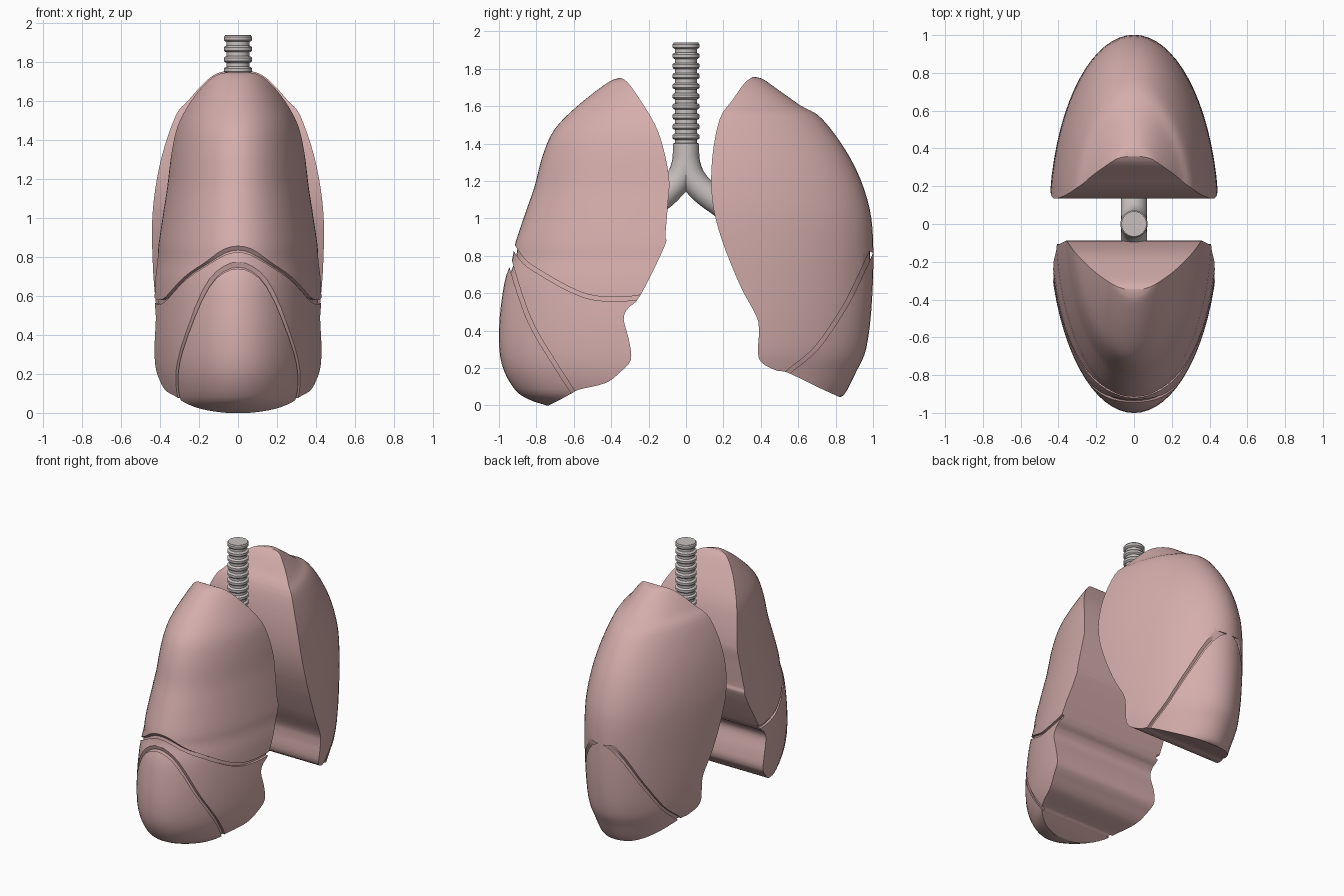
import bpy, bmesh, math
from mathutils import Vector

if "Cube" in bpy.data.objects:
    bpy.data.objects.remove(bpy.data.objects["Cube"])

XS = 0.45  # thickness of the lungs in x relative to their depth in y


def material(name, rgb):
    m = bpy.data.materials.new(name)
    m.diffuse_color = (*rgb, 1)
    m.use_nodes = True
    m.node_tree.nodes["Principled BSDF"].inputs["Base Color"].default_value = m.diffuse_color
    return m


PINK = material("lung pink", (0.66, 0.42, 0.41))
GREY = material("cartilage grey", (0.58, 0.53, 0.52))


def smooth_path(pts, n=4):
    """Catmull-Rom curve through 2D points."""
    p = [Vector(a) for a in pts]
    p = [2 * p[0] - p[1]] + p + [2 * p[-1] - p[-2]]
    out = []
    for i in range(1, len(p) - 2):
        a, b, c, d = p[i - 1:i + 3]
        for k in range(n):
            t = k / n
            out.append(0.5 * (2 * b + (c - a) * t + (2 * a - 5 * b + 4 * c - d) * t * t
                              + (3 * b - a - 3 * c + d) * t ** 3))
    return out + [p[-2]]


def make(name, bm, mat):
    bmesh.ops.recalc_face_normals(bm, faces=bm.faces)
    me = bpy.data.meshes.new(name)
    bm.to_mesh(me)
    bm.free()
    me.materials.append(mat)
    ob = bpy.data.objects.new(name, me)
    bpy.context.collection.objects.link(ob)
    return ob


def lathe(name, prof, mat, xs=1.0, inset=0.0, seg=72):
    """Closed body turned round z from (radius, z) points, squashed in x."""
    bm = bmesh.new()
    rings = []
    for r, z in prof:
        ring = []
        for i in range(seg):
            a = math.tau * i / seg
            ring.append(bm.verts.new(((r * xs - inset) * math.cos(a), (r - inset) * math.sin(a), z)))
        rings.append(ring)
    for lo, hi in zip(rings, rings[1:]):
        for i in range(seg):
            j = (i + 1) % seg
            bm.faces.new((lo[i], lo[j], hi[j], hi[i]))
    bm.faces.new(rings[0])
    bm.faces.new(rings[-1])
    return make(name, bm, mat)


def prism(name, poly, half=0.7):
    """2D (y, z) polygon extruded along x, used as a cutter."""
    bm = bmesh.new()
    a = [bm.verts.new((-half, y, z)) for y, z in poly]
    b = [bm.verts.new((half, y, z)) for y, z in poly]
    for i in range(len(a)):
        j = (i + 1) % len(a)
        bm.faces.new((a[i], a[j], b[j], b[i]))
    bm.faces.new(a)
    bm.faces.new(b)
    ob = make(name, bm, PINK)
    ob.hide_render = True
    return ob


def boolean(ob, cutter, op):
    mod = ob.modifiers.new("cut", 'BOOLEAN')
    mod.operation, mod.solver, mod.object = op, 'EXACT', cutter
    dg = bpy.context.evaluated_depsgraph_get()
    me = bpy.data.meshes.new_from_object(ob.evaluated_get(dg))
    ob.modifiers.clear()
    ob.data = me
    bpy.data.objects.remove(cutter)


def soften(ob, deg=35):
    ob.data.shade_smooth()
    ob.data.set_sharp_from_angle(angle=math.radians(deg))


def lung(name, side, outer, inner, fissures):
    """Turned outer wall, cut by the inner outline, then grooved."""
    wall = smooth_path(outer)
    ob = lathe(name, wall, PINK, XS)
    cut = [(side * y, z) for y, z in smooth_path(inner)]
    (y0, z0), (y1, z1) = cut[0], cut[-1]
    cut += [(y1, 1.9), (side * 1.3, 1.9), (side * 1.3, -0.1), (y0, -0.1)]
    boolean(ob, prism("outline_cutter", cut), 'INTERSECT')
    for path in fissures:
        pts = smooth_path(path)
        left, right = [], []
        for i, p in enumerate(pts):
            d = (pts[min(i + 1, len(pts) - 1)] - pts[max(i - 1, 0)]).normalized()
            n = Vector((-d.y, d.x)) * 0.011
            left.append(p + n)
            right.append(p - n)
        groove = prism("groove_cutter", [(side * p.x, p.y) for p in left + right[::-1]])
        core = lathe("core", wall, PINK, XS, 0.018)
        boolean(groove, core, 'DIFFERENCE')
        boolean(ob, groove, 'DIFFERENCE')
    soften(ob)


# front lung: three lobes, two fissures
lung("front_lung", -1,
     [(.745, 0), (.835, .03), (.915, .085), (.985, .22), (1, .41), (.972, .65), (.93, .78),
      (.912, .87), (.855, 1.04), (.81, 1.17), (.765, 1.34), (.70, 1.48), (.57, 1.61),
      (.42, 1.725), (.36, 1.75)],
     [(.745, -.005), (.675, .03), (.61, .065), (.57, .085), (.43, .12), (.35, .18), (.295, .245),
      (.305, .35), (.333, .46), (.31, .52), (.246, .585), (.115, .85), (.11, .915), (.095, 1.1),
      (.09, 1.21), (.12, 1.37), (.165, 1.5), (.246, 1.635), (.315, 1.73), (.37, 1.76)],
     [[(.18, .59), (.32, .57), (.49, .575), (.62, .62), (.78, .71), (.87, .775), (.95, .89)],
      [(.575, .02), (.61, .08), (.70, .22), (.82, .42), (.89, .6), (.95, .8)]])

# back lung: two lobes, one fissure
lung("back_lung", 1,
     [(.81, .04), (.85, .064), (.91, .18), (.965, .31), (.995, .57), (1, .89), (.97, 1.1),
      (.88, 1.32), (.73, 1.53), (.61, 1.605), (.476, 1.70), (.41, 1.745), (.365, 1.757)],
     [(.82, .045), (.7, .10), (.545, .175), (.475, .19), (.39, .25), (.39, .4), (.375, .48),
      (.29, .64), (.19, .89), (.14, 1.10), (.14, 1.32), (.18, 1.53), (.25, 1.635),
      (.315, 1.725), (.37, 1.765)],
     [[(.52, .15), (.56, .19), (.7, .31), (.85, .53), (.94, .71), (.99, .82)]])

# windpipe with rounded rings
PITCH, Z0, Z1 = 0.054, 1.40, 1.94
prof = [(.07, 1.30), (.07, Z0)]
for k in range(10):
    b = Z0 + k * PITCH
    prof += [(.058, b + .004), (.058, b + .020), (.066, b + .022), (.072, b + .029),
             (.072, b + .045), (.066, b + .052), (.058, b + .054)]
prof[-1] = (.066, Z1)
soften(lathe("windpipe", prof, GREY, seg=40), 40)


# two airway branches
def branch(name, pts):
    cu = bpy.data.curves.new(name, 'CURVE')
    cu.dimensions = '3D'
    cu.bevel_depth, cu.bevel_resolution, cu.use_fill_caps = 0.07, 8, True
    path = smooth_path(pts, 5)
    sp = cu.splines.new('POLY')
    sp.points.add(len(path) - 1)
    for q, p in zip(sp.points, path):
        q.co = (0, p.x, p.y, 1)
    tmp = bpy.data.objects.new(name + "_path", cu)
    bpy.context.collection.objects.link(tmp)
    dg = bpy.context.evaluated_depsgraph_get()
    me = bpy.data.meshes.new_from_object(tmp.evaluated_get(dg))
    bpy.data.objects.remove(tmp)
    me.materials.clear()
    me.materials.append(GREY)
    ob = bpy.data.objects.new(name, me)
    bpy.context.collection.objects.link(ob)
    soften(ob, 40)


BEND = [(0, 1.38), (.005, 1.3), (.035, 1.215), (.10, 1.14)]
branch("front_airway", [(-y, z) for y, z in BEND + [(.16, 1.09)]])
branch("back_airway", BEND + [(.21, 1.06)])
